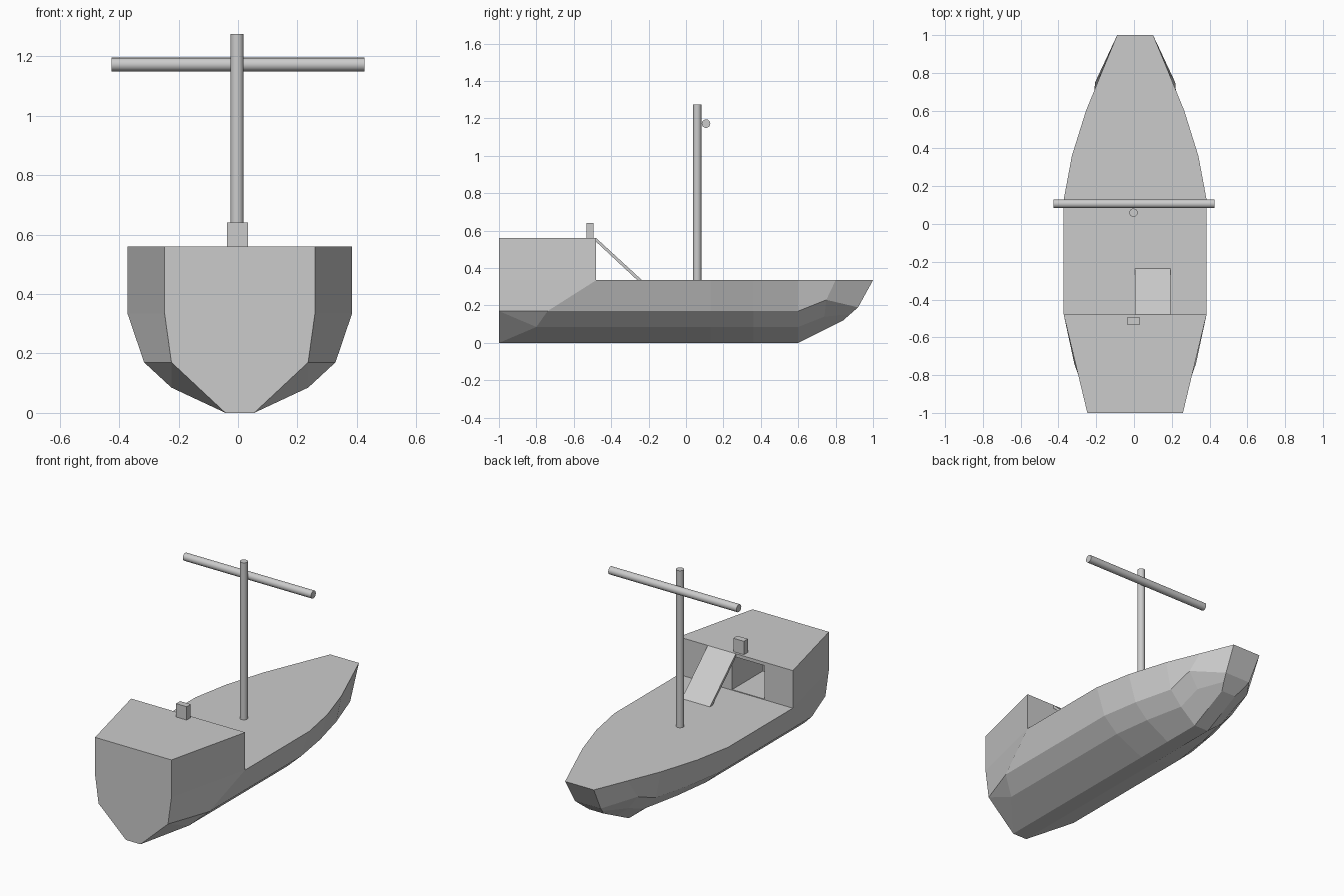
import bpy, bmesh, math

if "Cube" in bpy.data.objects:
    bpy.data.objects.remove(bpy.data.objects["Cube"])

CX = 0.006      # hull centre line
DECK, ROOF = 0.335, 0.56


def finish(name, bm):
    bmesh.ops.remove_doubles(bm, verts=bm.verts, dist=1e-4)
    bmesh.ops.recalc_face_normals(bm, faces=bm.faces)
    me = bpy.data.meshes.new(name)
    bm.to_mesh(me)
    bm.free()
    ob = bpy.data.objects.new(name, me)
    bpy.context.collection.objects.link(ob)
    return ob


def box(name, lo, hi):
    bm = bmesh.new()
    bmesh.ops.create_cube(bm, size=1)
    for v in bm.verts:
        v.co = [lo[i] + (v.co[i] + 0.5) * (hi[i] - lo[i]) for i in range(3)]
    return finish(name, bm)


def pole(name, centre, radius, length, rot=(0, 0, 0)):
    bpy.ops.mesh.primitive_cylinder_add(vertices=16, radius=radius, depth=length,
                                        location=centre, rotation=rot)
    ob = bpy.context.object
    ob.name = name
    bpy.ops.object.shade_smooth_by_angle()
    return ob


# hull stations from stern to bow: keel, bilge, chine, deck edge as (half width, y, z)
def station(y, w):
    return [(w[i], y, z) for i, z in enumerate((0, 0.085, 0.17, DECK))]


stations = [
    [(0.048, -1, 0), (0.23, -0.8, 0.085), (0.322, -0.74, 0.17), (0.378, -0.48, DECK)],
    station(0.13, (0.048, 0.23, 0.322, 0.378)),
    station(0.36, (0.048, 0.2, 0.285, 0.335)),
    station(0.6, (0.048, 0.15, 0.225, 0.26)),
    [(0.048, 0.72, 0.06), (0.145, 0.74, 0.14), (0.212, 0.75, 0.23), (0.178, 0.8, DECK)],
    [(0.048, 0.84, 0.12), (0.068, 0.88, 0.155), (0.085, 0.92, 0.19), (0.095, 1, DECK)],
]
# stern panel edge: keel, chine, deck level, roof; and roof front corner
s0, s1, s2, s3 = (0.048, -1, 0), (0.23, -1, 0.17), (0.253, -1, DECK), (0.253, -1, ROOF)
roof = (0.378, -0.48, ROOF)
bm = bmesh.new()


def face(pts, sign):
    bm.faces.new([bm.verts.new((CX + sign * x, y, z)) for x, y, z in pts])


def across(a, b):
    m = [(-p[0], p[1], p[2]) for p in (b, a)]
    face([a, b] + m, 1)


a = stations[0]
for sign in (1, -1):
    for p, q in zip(stations, stations[1:]):
        for i in range(3):
            face((p[i], q[i], q[i + 1], p[i + 1]), sign)
    face((s0, a[1], s1), sign)
    face((s1, a[1], a[2]), sign)
    face((s1, a[2], a[3], s2), sign)
    face((s2, a[3], roof, s3), sign)
for p, q in zip(stations, stations[1:]):
    across(p[0], q[0])          # keel
    across(p[3], q[3])          # deck
bow = stations[-1]
for i in range(3):
    across(bow[i], bow[i + 1])  # bow front
for p, q in ((s0, s1), (s1, s2), (s2, s3), (s3, roof), (roof, a[3])):
    across(p, q)                # stern, roof, cabin wall
hull = finish("hull", bm)

# cabin doorway
cutter = box("doorway_cutter", (-0.185, -0.77, DECK + 0.004), (0.03, -0.4, 0.54))
cutter.hide_render = True
cutter.hide_viewport = True
mod = hull.modifiers.new("doorway", "BOOLEAN")
mod.operation = 'DIFFERENCE'
mod.solver = 'EXACT'
mod.object = cutter

# ramp from deck to cabin roof
bm = bmesh.new()
prof = [(-0.48, ROOF), (-0.235, DECK), (-0.26, DECK), (-0.48, 0.54)]
f = bm.faces.new([bm.verts.new((0.006, y, z)) for y, z in prof])
ext = bmesh.ops.extrude_face_region(bm, geom=[f])
bmesh.ops.translate(bm, vec=(0.186, 0, 0),
                    verts=[g for g in ext["geom"] if isinstance(g, bmesh.types.BMVert)])
finish("ramp", bm)

# steering post, mast and yard
box("steering_post", (-0.037, -0.533, ROOF - 0.002), (0.033, -0.495, 0.64))
pole("mast", (-0.003, 0.06, 0.803), 0.022, 0.945)
pole("yard", (0, 0.107, 1.172), 0.023, 0.85, (0, math.pi / 2, 0))
